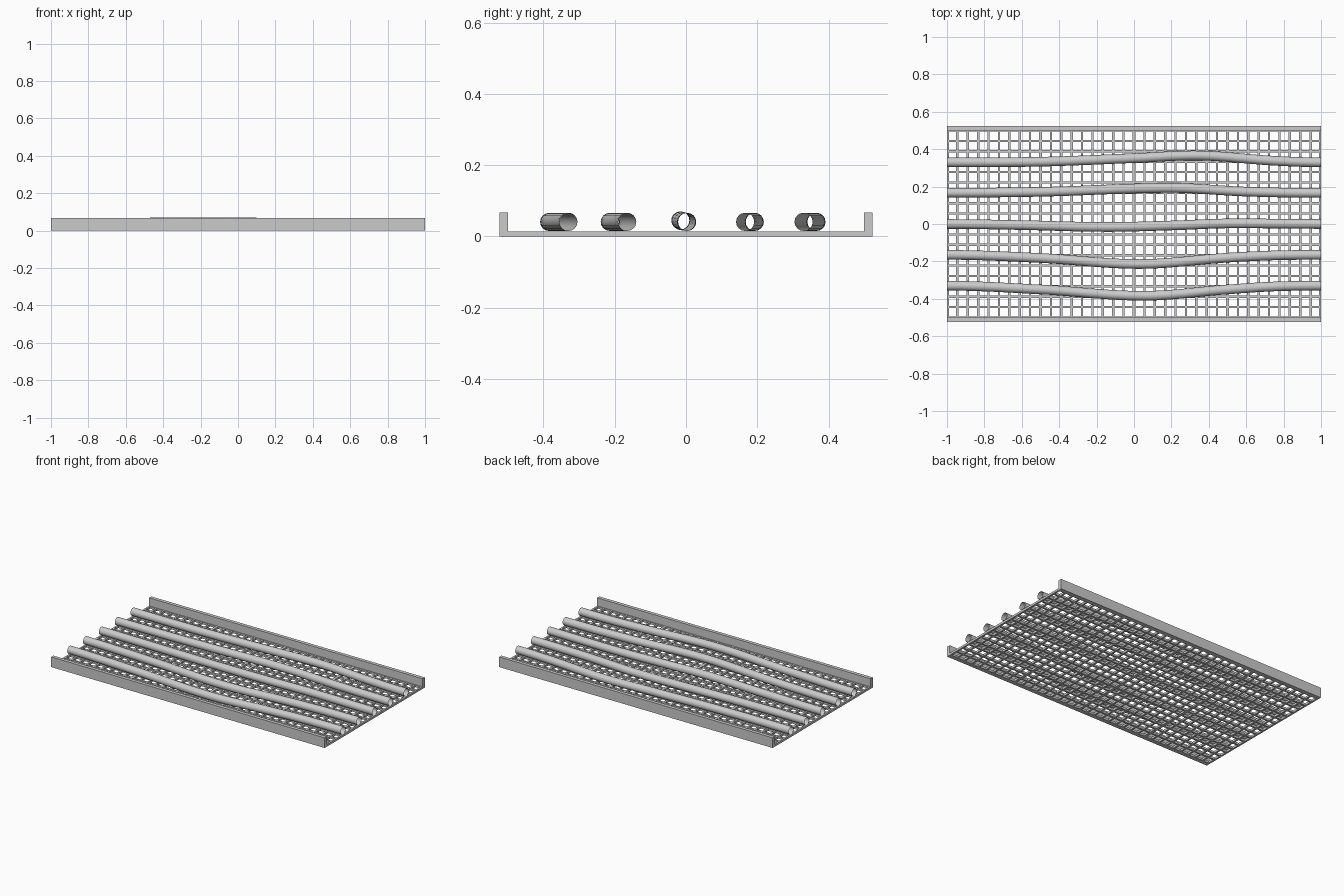
import bpy, bmesh
from mathutils import Matrix, Vector

if "Cube" in bpy.data.objects:
    bpy.data.objects.remove(bpy.data.objects["Cube"])

grey = bpy.data.materials.new("light_grey")
grey.diffuse_color = (0.6, 0.6, 0.6, 1)
grey.use_nodes = True
grey.node_tree.nodes["Principled BSDF"].inputs["Base Color"].default_value = grey.diffuse_color


def boxes(name, items):
    """One object made of boxes given as (centre, size)."""
    bm = bmesh.new()
    for c, s in items:
        bmesh.ops.create_cube(bm, size=1, matrix=Matrix.Translation(Vector(c)) @ Matrix.Diagonal((*s, 1)))
    me = bpy.data.meshes.new(name)
    bm.to_mesh(me)
    bm.free()
    me.materials.append(grey)
    ob = bpy.data.objects.new(name, me)
    bpy.context.collection.objects.link(ob)
    return ob


# side rails
H, T = 0.067, 0.014
for side, sy in (("front", -1), ("back", 1)):
    boxes(side + "_rail", [((0, sy * 0.5115, H / 2), (2, 0.023, H))])

# grid floor: cross bars (wider at the panel seams) and long bars
W, STEP = 0.012, 1 / 18
cross = []
for i in range(37):
    x = -1 + i * STEP
    w = 0.018 if i in (9, 18, 27) else W
    x = max(-1 + W / 2, min(1 - W / 2, x))
    cross.append(((x, 0, T / 2), (w, 1.0, T)))
boxes("floor_cross_bars", cross)
boxes("floor_long_bars",
      [((0, -0.5 + j * STEP, T / 2), (2, W, T - 0.0006)) for j in range(19)])


# cables: hollow open-ended tubes that wander a little sideways
def cable(name, pts):
    cu = bpy.data.curves.new(name, 'CURVE')
    cu.dimensions = '3D'
    cu.bevel_depth = 0.0255
    cu.bevel_resolution = 6
    cu.resolution_u = 10
    cu.use_fill_caps = False
    sp = cu.splines.new('BEZIER')
    sp.bezier_points.add(len(pts) - 1)
    for i, (bp, (x, y, z)) in enumerate(zip(sp.bezier_points, pts)):
        p = Vector((x, y, z))
        a, b = Vector(pts[max(i - 1, 0)]), Vector(pts[min(i + 1, len(pts) - 1)])
        # ends run straight along x, inner points follow their neighbours
        d = Vector((1, 0, 0)) if i in (0, len(pts) - 1) else (b - a) / (b.x - a.x)
        bp.handle_left_type = bp.handle_right_type = 'FREE'
        bp.co = p
        bp.handle_left = p - d * (x - a.x) / 3
        bp.handle_right = p + d * (b.x - x) / 3
    sp.use_smooth = True
    cu.materials.append(grey)
    bpy.context.collection.objects.link(bpy.data.objects.new(name, cu))


Z = 0.041
cable("cable_1", [(-1, -0.33, Z), (-0.5, -0.35, Z), (0.05, -0.384, Z), (0.5, -0.35, Z), (0.75, -0.334, Z), (1, -0.33, Z)])
cable("cable_2", [(-1, -0.165, Z), (-0.5, -0.182, Z), (0.03, -0.214, Z), (0.5, -0.18, Z), (0.75, -0.168, Z), (1, -0.165, Z)])
cable("cable_3", [(-1, 0, Z), (-0.6, -0.006, Z + 0.001), (-0.15, -0.016, Z + 0.004), (0.2, -0.008, Z + 0.001), (0.5, 0.003, Z), (1, 0, Z)])
cable("cable_4", [(-1, 0.167, Z), (-0.5, 0.172, Z), (0.2, 0.193, Z), (0.6, 0.173, Z), (1, 0.166, Z)])
cable("cable_5", [(-1, 0.33, Z), (-0.5, 0.333, Z), (0, 0.352, Z), (0.35, 0.366, Z), (0.75, 0.338, Z), (1, 0.33, Z)])
